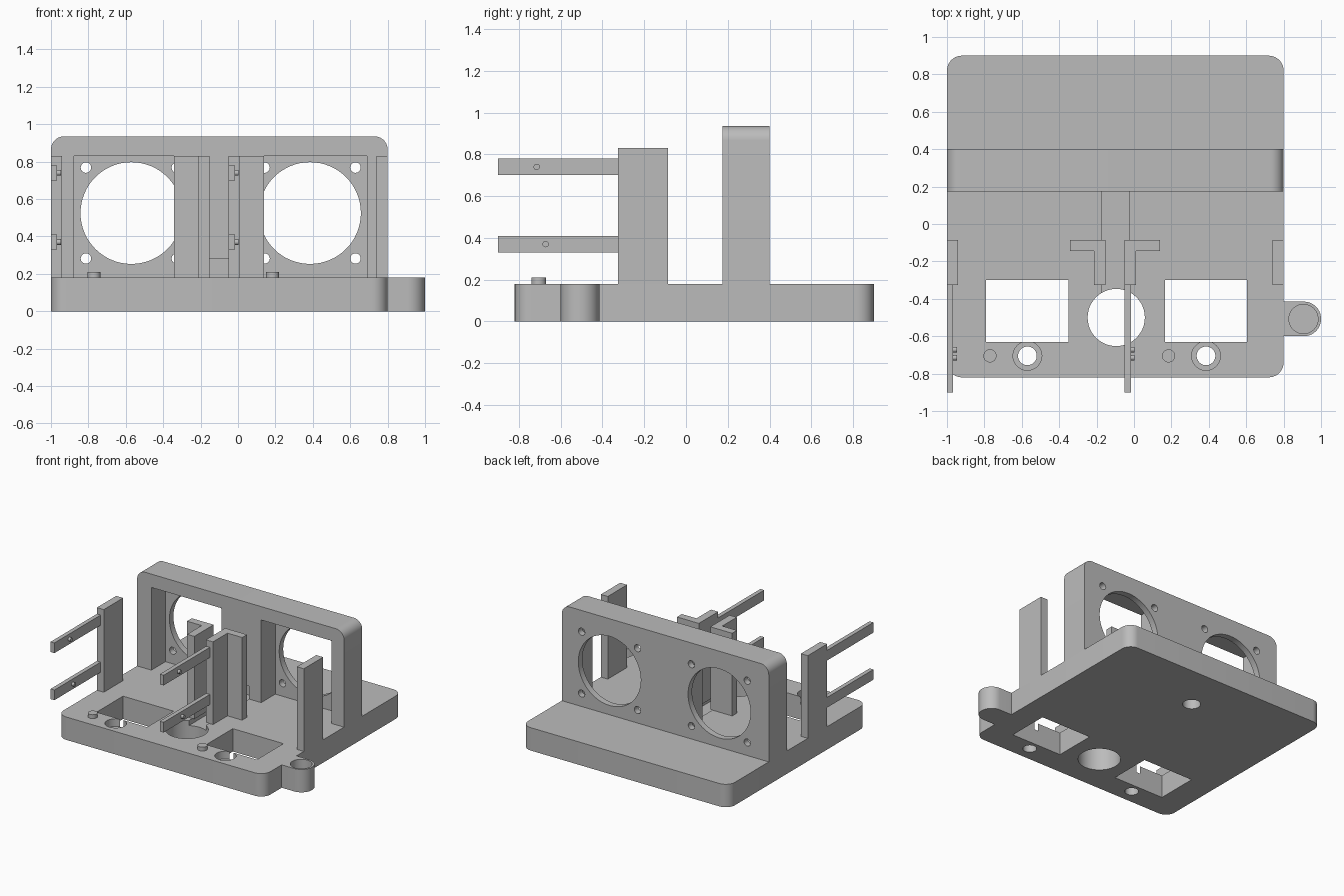
import bpy, bmesh, math
from mathutils import Vector

cube = bpy.data.objects.get("Cube")
if cube:
    bpy.data.objects.remove(cube, do_unlink=True)

grey = bpy.data.materials.new("plain_grey")
grey.use_nodes = True
grey.diffuse_color = (0.5, 0.5, 0.5, 1)
grey.node_tree.nodes["Principled BSDF"].inputs["Base Color"].default_value = (0.5, 0.5, 0.5, 1)


def prism(name, points, low, high, axis="z"):
    """Extrude a flat outline along an axis; points are the other two axes in order."""
    place = {"x": lambda a, b, c: (c, a, b),
             "y": lambda a, b, c: (a, c, b),
             "z": lambda a, b, c: (a, b, c)}[axis]
    bm = bmesh.new()
    face = bm.faces.new([bm.verts.new(place(a, b, low)) for a, b in points])
    made = bmesh.ops.extrude_face_region(bm, geom=[face])["geom"]
    moved = [v for v in made if isinstance(v, bmesh.types.BMVert)]
    bmesh.ops.translate(bm, verts=moved, vec=Vector(place(0, 0, high - low)))
    bmesh.ops.recalc_face_normals(bm, faces=bm.faces)
    mesh = bpy.data.meshes.new(name)
    bm.to_mesh(mesh)
    bm.free()
    mesh.materials.append(grey)
    obj = bpy.data.objects.new(name, mesh)
    bpy.context.collection.objects.link(obj)
    return obj


def outline(x0, x1, y0, y1, radii=(0, 0, 0, 0)):
    """Rectangle with a radius per corner, counter-clockwise from low-low."""
    corners = [(x0, y0, 1, 1), (x1, y0, -1, 1), (x1, y1, -1, -1), (x0, y1, 1, -1)]
    points = []
    for i, ((x, y, sx, sy), r) in enumerate(zip(corners, radii)):
        if r == 0:
            points.append((x, y))
            continue
        for k in range(11):
            t = math.pi * (1 + i / 2 + k / 20)
            points.append((x + sx * r + r * math.cos(t), y + sy * r + r * math.sin(t)))
    return points


def box(name, x0, x1, y0, y1, z0, z1):
    return prism(name, outline(x0, x1, y0, y1), z0, z1)


def rod(name, a, b, r, low, high, axis="z", n=48):
    ring = [(a + r * math.cos(math.tau * i / n), b + r * math.sin(math.tau * i / n)) for i in range(n)]
    return prism(name, ring, low, high, axis)


def cut(target, *cutters):
    for cutter in cutters:
        cutter.hide_render = True
        mod = target.modifiers.new("cut", "BOOLEAN")
        mod.operation = "DIFFERENCE"
        mod.solver = "EXACT"
        mod.object = cutter
        bpy.context.view_layer.objects.active = target
        bpy.ops.object.modifier_apply(modifier=mod.name)
        bpy.data.objects.remove(cutter, do_unlink=True)


def smooth(obj):
    bpy.ops.object.select_all(action="DESELECT")
    obj.select_set(True)
    bpy.context.view_layer.objects.active = obj
    bpy.ops.object.shade_smooth_by_angle(angle=math.radians(30))


MID = -0.095           # centre line of the two bays
BAYS = (-0.57, 0.385)  # fan opening centres
TOP = 0.18             # top of the base

# Base slab with windows, cable hole, channel and counterbored screw holes
base = prism("base_plate", outline(-1, 0.8, -0.82, 0.9, (0.08,) * 4), 0, TOP)
cut(base,
    rod("cable_hole", MID, -0.5, 0.153, -0.1, 0.3),
    box("channel", -0.17, -0.025, -0.45, 0.3, 0.14, 0.3),
    rod("rear_hole", MID, 0.53, 0.065, -0.1, 0.13))
for x in BAYS:
    cut(base,
        box("window", x - 0.22, x + 0.22, -0.63, -0.3, -0.1, 0.3),
        rod("screw_hole", x, -0.705, 0.05, -0.1, 0.3),
        rod("counterbore", x, -0.705, 0.077, 0.12, 0.3))
    smooth(rod("locating_peg", x - 0.2, -0.705, 0.035, TOP - 0.02, 0.21))
smooth(base)

# Side ear with a blind recess
ear = prism("side_ear", outline(0.79, 1, -0.6, -0.415, (0, 0.092, 0.092, 0)), 0, TOP)
cut(ear, rod("ear_recess", 0.906, -0.508, 0.078, 0.08, 0.3))
smooth(ear)

# Fan wall with two front pockets and round openings in the thin rear skin
wall = prism("fan_wall", outline(-1, 0.8, TOP, 0.935, (0, 0, 0.07, 0.07)), 0.175, 0.4, "y")
for x in BAYS:
    cut(wall,
        box("pocket", x - 0.306, x + 0.306, 0.1, 0.35, 0.1, 0.83),
        rod("fan_opening", x, 0.525, 0.272, 0.3, 0.5, "y", 64))
    for dx in (-0.243, 0.243):
        for dz in (-0.243, 0.243):
            cut(wall, rod("fan_screw", x + dx, 0.525 + dz, 0.028, 0.3, 0.5, "y", 24))
cut(wall, box("wall_channel", -0.17, -0.025, 0.1, 0.3, 0.1, 0.28))
smooth(wall)

# Outer posts
for name, x in (("right_post", -1), ("left_post", 0.74)):
    box(name, x, x + 0.06, -0.325, -0.085, TOP, 0.83)

# Angled centre posts, mirrored about the centre line
for side, name in ((-1, "right_angle_post"), (1, "left_angle_post")):
    shape = [(0.05, -0.325), (0.112, -0.325), (0.112, -0.145),
             (0.24, -0.145), (0.24, -0.085), (0.05, -0.085)]
    prism(name, [(-0.102 + side * a, b) for a, b in shape], TOP, 0.83)

# Arms reaching forward, each with a small peg on its inner face
for x in (-1, -0.05):
    for z, peg_y in ((0.74, -0.715), (0.37, -0.672)):
        box("arm", x, x + 0.033, -0.9, -0.32, z - 0.04, z + 0.04)
        smooth(rod("arm_peg", peg_y, z, 0.015, x + 0.02, x + 0.053, "x", 20))
